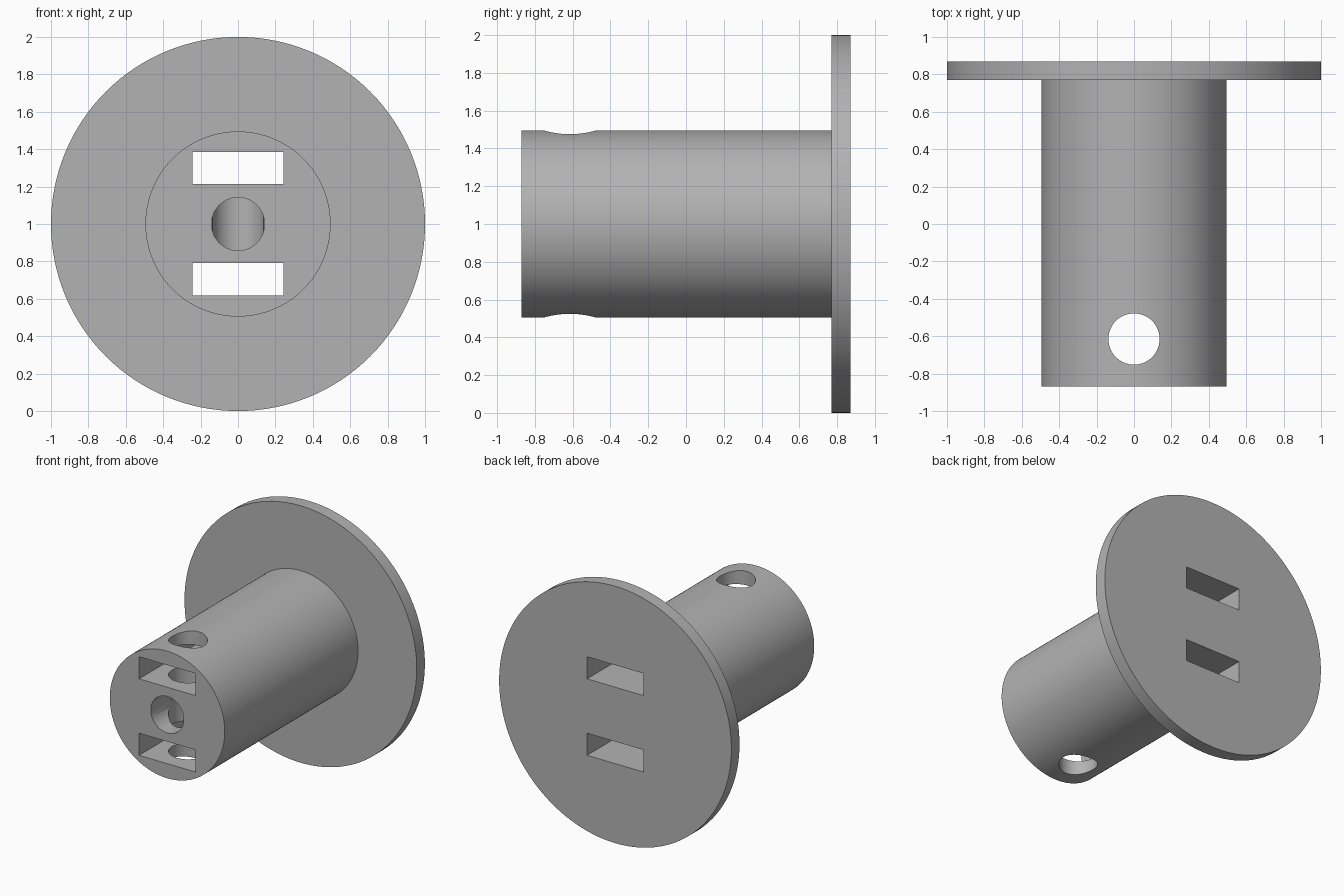
import bpy
from math import pi, radians

if "Cube" in bpy.data.objects:
    bpy.data.objects.remove(bpy.data.objects["Cube"], do_unlink=True)

# One plain grey for the whole fitting
grey = bpy.data.materials.new("plain grey")
grey.use_nodes = True
colour = (0.45, 0.45, 0.45, 1)
grey.diffuse_color = colour
grey.node_tree.nodes["Principled BSDF"].inputs["Base Color"].default_value = colour


def cylinder(name, radius, start, end, sides=128):
    """Cylinder lying along y, on the main axis."""
    bpy.ops.mesh.primitive_cylinder_add(
        vertices=sides, radius=radius, depth=end - start,
        location=(0, (start + end) / 2, 1), rotation=(pi / 2, 0, 0))
    ob = bpy.context.object
    ob.name = name
    ob.data.materials.append(grey)
    return ob


def apply_boolean(target, other, operation):
    mod = target.modifiers.new(other.name, "BOOLEAN")
    mod.operation = operation
    mod.solver = "EXACT"
    mod.object = other
    bpy.context.view_layer.objects.active = target
    bpy.ops.object.modifier_apply(modifier=mod.name)
    bpy.data.objects.remove(other, do_unlink=True)


# Barrel joined to the round flange at the back
spool = cylinder("flanged_barrel", 0.495, -0.87, 0.82)
apply_boolean(spool, cylinder("flange", 1, 0.77, 0.87), "UNION")

# Two rectangular slots running the full length
for z in (0.705, 1.3):
    bpy.ops.mesh.primitive_cube_add(size=1, location=(0, 0, z))
    slot = bpy.context.object
    slot.name = "slot_cutter"
    slot.scale = (0.485, 2, 0.172)
    apply_boolean(spool, slot, "DIFFERENCE")

# Vertical pin hole through the barrel near its front
bpy.ops.mesh.primitive_cylinder_add(vertices=64, radius=0.137, depth=2,
                                    location=(0, -0.615, 1))
pin_hole = bpy.context.object
pin_hole.name = "pin_hole_cutter"
apply_boolean(spool, pin_hole, "DIFFERENCE")

# Blind bore in the front face, ending inside the pin hole
bore = cylinder("bore_cutter", 0.142, -1, -0.615, 64)
apply_boolean(spool, bore, "DIFFERENCE")

# Smooth round walls with crisp rims
bpy.ops.object.select_all(action="DESELECT")
spool.select_set(True)
bpy.context.view_layer.objects.active = spool
bpy.ops.object.shade_smooth_by_angle(angle=radians(30))
